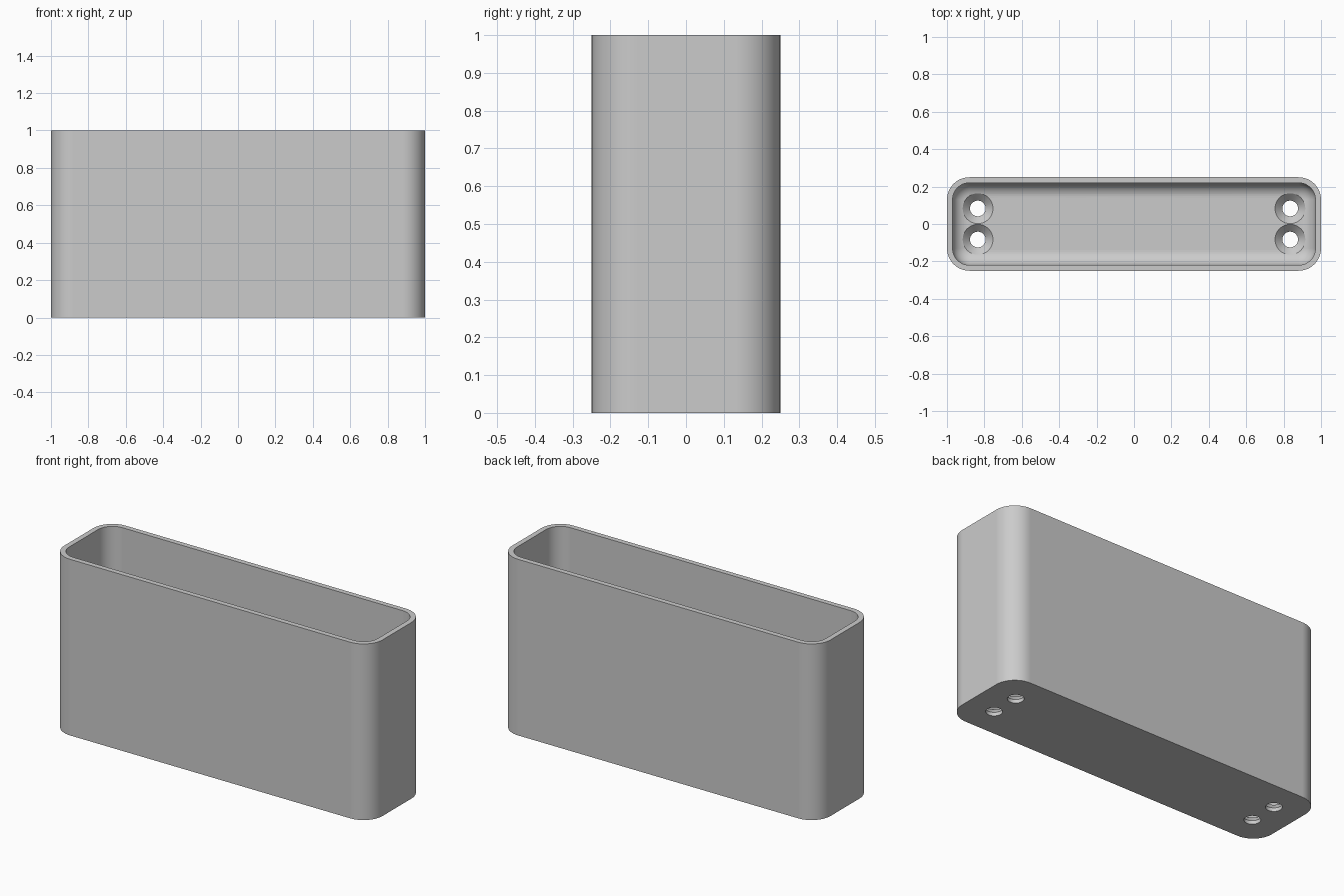
import bpy, bmesh, math
from math import sin, cos, pi

cube = bpy.data.objects.get("Cube")
if cube:
    bpy.data.objects.remove(cube, do_unlink=True)

HX, HY, HEIGHT = 1.0, 0.25, 1.0
CORNER, WALL, FLOOR, FILLET = 0.12, 0.03, 0.06, 0.08
SEG = 12

grey = bpy.data.materials.new("light grey")
grey.use_nodes = True
grey.diffuse_color = (0.6, 0.6, 0.6, 1)
grey.node_tree.nodes["Principled BSDF"].inputs["Base Color"].default_value = (0.6, 0.6, 0.6, 1)


def rounded_ring(bm, inset, z):
    """Rounded rectangle of vertices, offset inwards from the outer outline."""
    r = CORNER - inset
    verts = []
    for q, (sx, sy) in enumerate([(1, 1), (-1, 1), (-1, -1), (1, -1)]):
        for i in range(SEG + 1):
            a = (q + i / SEG) * pi / 2
            verts.append(bm.verts.new((sx * (HX - CORNER) + r * cos(a),
                                       sy * (HY - CORNER) + r * sin(a), z)))
    return verts


def bridge(bm, a, b):
    n = len(a)
    for i in range(n):
        j = (i + 1) % n
        bm.faces.new((a[i], a[j], b[j], b[i]))


def finish(bm, name):
    bmesh.ops.recalc_face_normals(bm, faces=bm.faces)
    mesh = bpy.data.meshes.new(name)
    bm.to_mesh(mesh)
    bm.free()
    mesh.materials.append(grey)
    obj = bpy.data.objects.new(name, mesh)
    bpy.context.collection.objects.link(obj)
    return obj


# Open box: outer wall, rim, inner wall, rounded floor edge
bm = bmesh.new()
levels = [(0, 0), (0, HEIGHT), (WALL, HEIGHT)]
for i in range(SEG + 1):
    a = i / SEG * pi / 2
    levels.append((WALL + FILLET * (1 - cos(a)), FLOOR + FILLET * (1 - sin(a))))
rings = [rounded_ring(bm, inset, z) for inset, z in levels]
for a, b in zip(rings, rings[1:]):
    bridge(bm, a, b)
bm.faces.new(rings[0])
bm.faces.new(rings[-1])
box = finish(bm, "box")

# Countersunk screw holes, cut near both ends of the floor
bm = bmesh.new()
profile = [(0.042, -0.1), (0.042, 0.02), (0.081, FLOOR), (0.081, 0.3)]
for x in (-0.835, 0.835):
    for y in (-0.083, 0.083):
        loops = [[bm.verts.new((x + r * cos(2 * pi * k / 40), y + r * sin(2 * pi * k / 40), z))
                  for k in range(40)] for r, z in profile]
        for a, b in zip(loops, loops[1:]):
            bridge(bm, a, b)
        bm.faces.new(loops[0])
        bm.faces.new(loops[-1])
cutter = finish(bm, "hole_cutter")
cutter.hide_render = True

bpy.ops.object.select_all(action="DESELECT")
box.select_set(True)
bpy.context.view_layer.objects.active = box
cut = box.modifiers.new("screw holes", "BOOLEAN")
cut.operation = "DIFFERENCE"
cut.solver = "EXACT"
cut.object = cutter
bpy.ops.object.modifier_apply(modifier=cut.name)
bpy.data.objects.remove(cutter, do_unlink=True)

# Smooth rounded corners, flat walls
bpy.ops.object.shade_smooth_by_angle(angle=math.radians(30))
weighted = box.modifiers.new("flat walls", "WEIGHTED_NORMAL")
weighted.keep_sharp = True
